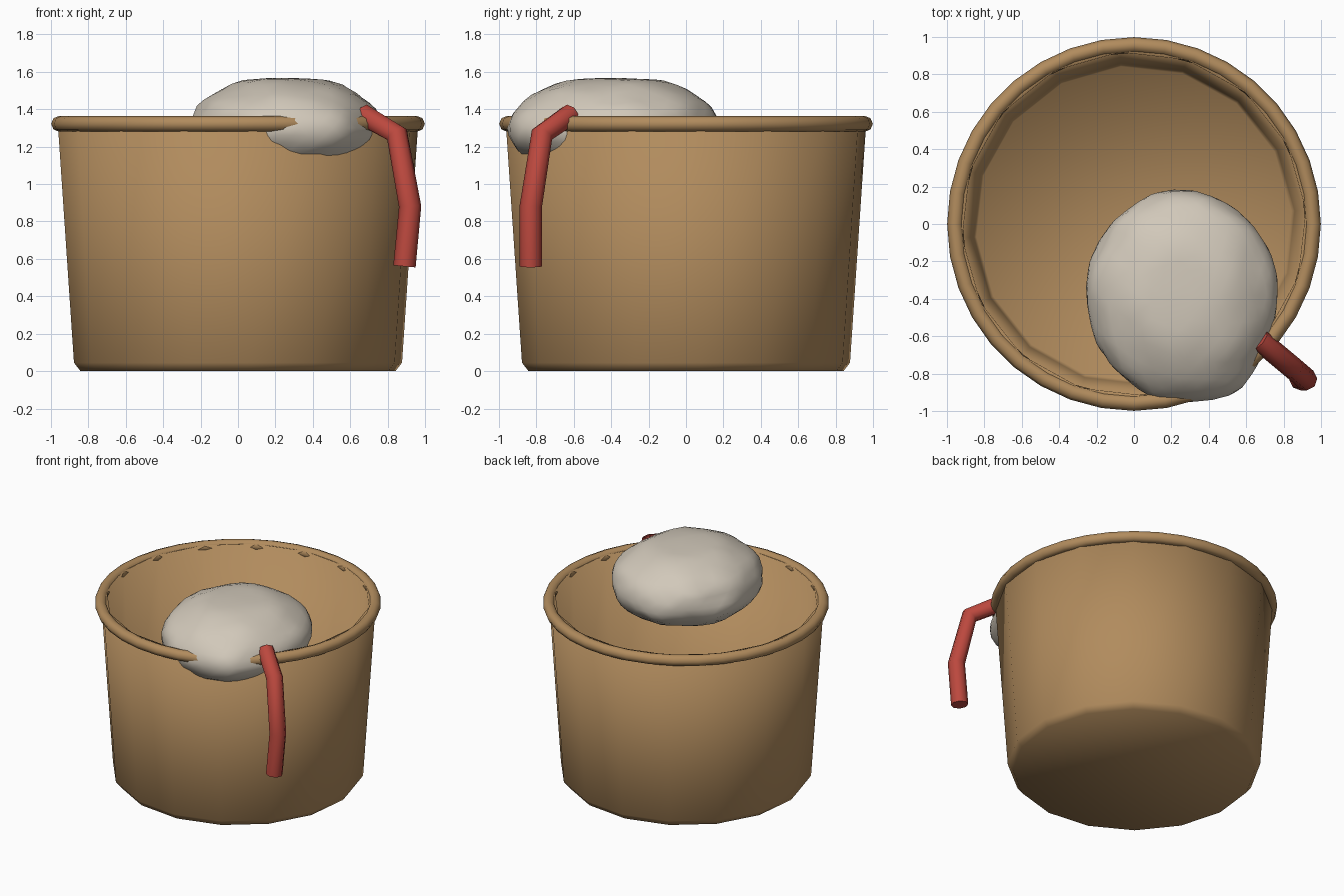
import bpy, bmesh
from math import sin, cos, pi, radians
from mathutils import Vector, noise

cube = bpy.data.objects.get("Cube")
if cube:
    bpy.data.objects.remove(cube, do_unlink=True)


def material(name, rgb):
    m = bpy.data.materials.new(name)
    m.use_nodes = True
    m.diffuse_color = (*rgb, 1)
    m.node_tree.nodes["Principled BSDF"].inputs["Base Color"].default_value = (*rgb, 1)
    return m


wood = material("warm wood", (0.44, 0.26, 0.11))
red = material("red handle", (0.50, 0.065, 0.048))
stone = material("pale stone", (0.64, 0.58, 0.49))


def add_object(name, bm, mat):
    bmesh.ops.recalc_face_normals(bm, faces=bm.faces)
    mesh = bpy.data.meshes.new(name)
    bm.to_mesh(mesh)
    bm.free()
    mesh.materials.append(mat)
    mesh.shade_smooth()
    ob = bpy.data.objects.new(name, mesh)
    bpy.context.collection.objects.link(ob)
    return ob


def lathe(name, profile, sides, mat, turn=0, closed=False):
    """Revolve (radius, height) points; open profiles get end caps."""
    bm = bmesh.new()
    rings = []
    for r, z in profile:
        angles = [turn + 2 * pi * i / sides for i in range(sides)]
        rings.append([bm.verts.new((r * cos(a), r * sin(a), z)) for a in angles])
    pairs = list(zip(rings, rings[1:]))
    if closed:
        pairs.append((rings[-1], rings[0]))
    else:
        bm.faces.new(rings[0])
        bm.faces.new(rings[-1])
    for a, b in pairs:
        for i in range(sides):
            j = (i + 1) % sides
            bm.faces.new((a[i], a[j], b[j], b[i]))
    return add_object(name, bm, mat)


# Tapered sixteen-sided tub with a chamfered foot, from outer base to inner floor
lathe("tub_wall", [(0.845, 0), (0.88, 0.045), (0.967, 1.33), (0.922, 1.345),
                   (0.862, 0.06), (0.845, 0.03)], 16, wood, turn=radians(4.7))

# Rounded rim
rim_profile = [(0.957 + 0.042 * cos(k * pi / 4), 1.322 + 0.042 * sin(k * pi / 4))
               for k in range(8)]
lathe("rim", rim_profile, 36, wood, closed=True)

# Lumpy stone resting over the rim
bm = bmesh.new()
bmesh.ops.create_icosphere(bm, subdivisions=4, radius=1)
bulge = Vector((0.5, -0.85, -0.1)).normalized()
for v in bm.verts:
    d = v.co.normalized()
    lump = 1 + 0.035 * noise.noise(d * 2.2) + 0.02 * noise.noise(d * 5)
    lump += 0.08 * max(0, d.dot(bulge)) ** 8
    p = d * lump
    # Flatten the crown slightly
    height = min(p.z, 0.9 + 0.35 * (p.z - 0.9))
    v.co = (0.255 + 0.51 * p.x, -0.38 + 0.56 * p.y, 1.30 + 0.285 * height)
add_object("stone", bm, stone)

# Bent hanging handle swept along a path with mitred corners
path = [Vector(p) for p in ((0.67, -0.62, 1.37), (0.85, -0.77, 1.265),
                            (0.92, -0.83, 0.88), (0.89, -0.83, 0.56))]
bm = bmesh.new()
rings = []
for i, p in enumerate(path):
    before = (p - path[max(i - 1, 0)]).normalized()
    after = (path[min(i + 1, len(path) - 1)] - p).normalized()
    along = (before + after).normalized()
    side = along.cross(Vector((0.75, -0.66, 0))).cross(along).normalized()
    if i == 0:
        side = along.cross(Vector((-0.66, -0.75, 0))).normalized()
    across = along.cross(side)
    if i == 0 and side.dot(Vector((0.75, -0.66, 0))) < 0:
        side, across = -side, -across
    rings.append([bm.verts.new(p + 0.06 * (side * cos(k * pi / 4) + across * sin(k * pi / 4)))
                  for k in range(8)])
for a, b in zip(rings, rings[1:]):
    for k in range(8):
        n = (k + 1) % 8
        bm.faces.new((a[k], a[n], b[n], b[k]))
bm.faces.new(rings[0])
bm.faces.new(rings[-1])
handle = add_object("handle", bm, red)
bpy.ops.object.select_all(action="DESELECT")
handle.select_set(True)
bpy.context.view_layer.objects.active = handle
bpy.ops.object.shade_smooth_by_angle(angle=radians(50))
